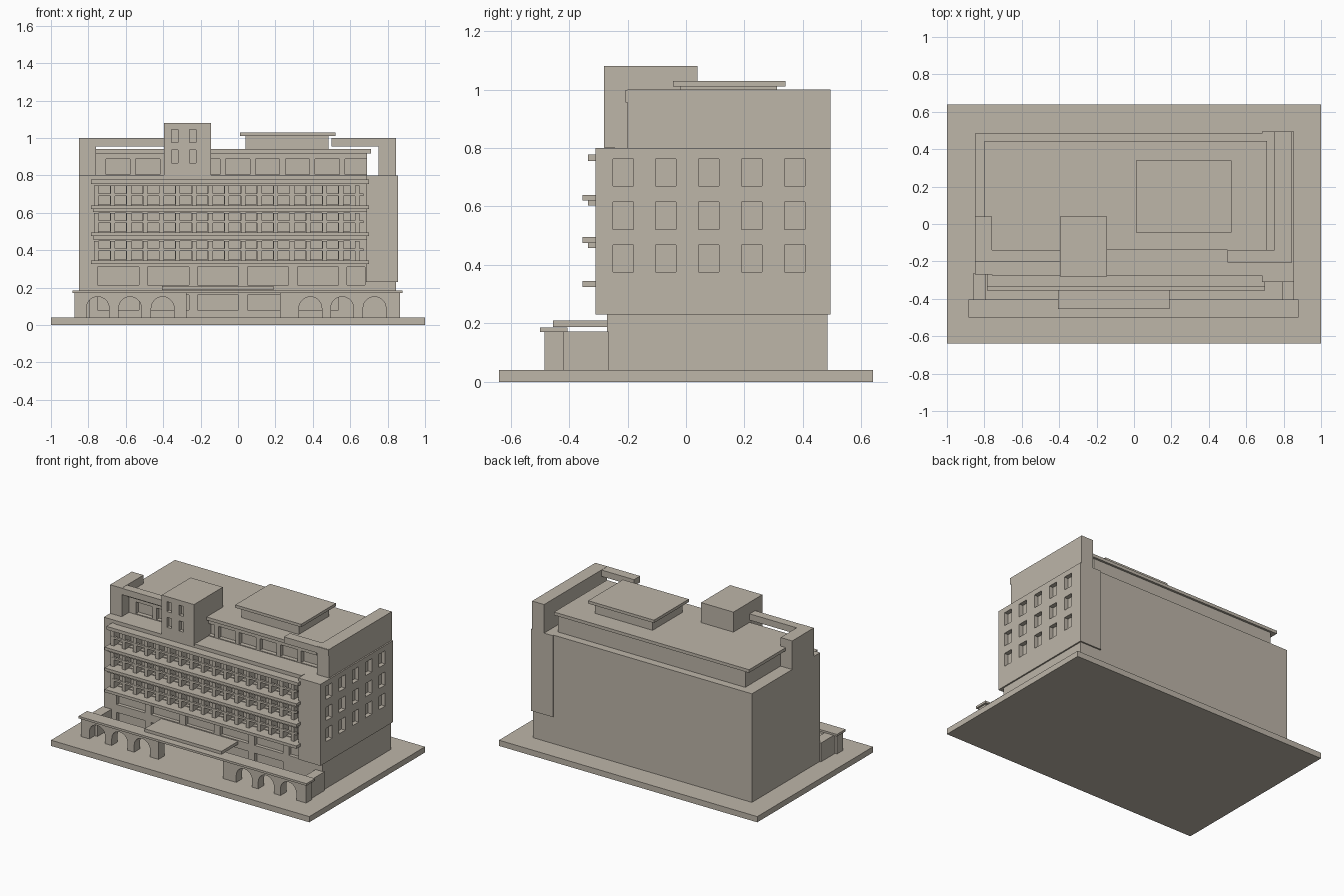
import bpy, bmesh, math
from mathutils import Matrix, Vector

if "Cube" in bpy.data.objects:
    bpy.data.objects.remove(bpy.data.objects["Cube"])

stone = bpy.data.materials.new("warm_stone")
stone.diffuse_color = (0.51, 0.465, 0.395, 1)
stone.use_nodes = True
stone.node_tree.nodes["Principled BSDF"].inputs["Base Color"].default_value = stone.diffuse_color


def make(name, bm, hidden=False):
    bmesh.ops.recalc_face_normals(bm, faces=bm.faces)
    me = bpy.data.meshes.new(name)
    bm.to_mesh(me)
    bm.free()
    me.materials.append(stone)
    ob = bpy.data.objects.new(name, me)
    bpy.context.collection.objects.link(ob)
    ob.hide_render = hidden
    return ob


def add_box(bm, x0, x1, y0, y1, z0, z1):
    c = Vector(((x0 + x1) / 2, (y0 + y1) / 2, (z0 + z1) / 2))
    m = Matrix.Translation(c) @ Matrix.Diagonal((x1 - x0, y1 - y0, z1 - z0, 1))
    bmesh.ops.create_cube(bm, size=1, matrix=m)


def boxes(name, items, hidden=False):
    bm = bmesh.new()
    for b in items:
        add_box(bm, *b)
    return make(name, bm, hidden)


def recess(ob, items):
    cutter = boxes(ob.name + "_cutter", items, True)
    cutter.display_type = 'WIRE'
    mod = ob.modifiers.new("openings", 'BOOLEAN')
    mod.operation = 'DIFFERENCE'
    mod.solver = 'EXACT'
    mod.object = cutter


# Ground plate
boxes("ground_plate", [(-1, 1, -.64, .64, 0, .04)])

# Main block with tall ground-floor windows and recessed balcony rows
main = boxes("main_block", [(-.85, .69, -.27, .485, .04, .8)])
cuts = []
for i in range(5):
    x = -.75 + i * .267
    cuts.append((x, x + .22, -.3, -.245, .215, .31))
    cuts.append((x, x + .22, -.3, -.245, .08, .16))
cuts.append((.582, .68, -.3, -.245, .215, .31))
levels = (.345, .495, .64)
PITCH = .0872
for z in levels:
    for i in range(16):
        x = -.745 + i * PITCH
        w = .06 if i < 15 else .035
        cuts.append((x, x + w, -.3, -.245, z + .005, z + .105))
recess(main, cuts)
boxes("lower_right_block", [(.68, .845, -.27, .485, .04, .235)])

# Right wing with side windows
wing = boxes("right_wing", [(.685, .855, -.31, .495, .23, .8)])
recess(wing, [(.825, .9, y - .035, y + .035, z, z + .093)
              for y in (-.215, -.07, .078, .225, .372)
              for z in (.375, .522, .67)])

# Balcony floors, under-beams, railings and dividers
boxes("balcony_floors", [(-.785, .70, -.355, -.26, z - .02, z) for z in levels]
      + [(-.785, .70, -.335, -.26, .755, .778)])
boxes("balcony_beams", [(-.775, .69, -.335, -.26, z - .037, z - .018) for z in levels[1:]])
boxes("balcony_rails", [(-.765, .672, -.31, -.295, z + .05, z + .064) for z in levels])
boxes("balcony_dividers", [(-.77 + i * PITCH, -.745 + i * PITCH, -.308, -.26, z, z + .105)
                           for z in levels for i in range(17)])
boxes("terrace_edge", [(-.76, .685, -.275, -.245, .778, .803)])

# Set-back top storey with windows and roof slab
top = boxes("top_storey", [(-.76, .69, -.12, .43, .79, .92)])
recess(top, [(-.707 + i * .16, -.577 + i * .16, -.15, -.09, .805, .887) for i in range(9)])
boxes("roof_slab", [(-.80, .71, -.14, .445, .918, .94)])

# Raised end walls and the roof frames joining them
boxes("right_end_wall", [(.752, .845, -.2, .495, .79, 1.0)])
boxes("left_end_wall", [(-.85, -.76, -.2, .04, .79, 1.0)])
boxes("roof_frames", [(-.80, -.39, -.2, -.14, .955, .999),
                      (.5, .845, -.207, -.14, .955, .999)])

# Stair tower with narrow windows
tower = boxes("stair_tower", [(-.395, -.145, -.28, .04, .79, 1.08)])
recess(tower, [(x, x + .035, -.3, -.255, z, z + .07)
               for x in (-.355, -.26) for z in (.865, .975)])

# Rooftop plant room
boxes("plant_room", [(.04, .485, -.02, .312, .93, 1.012)])
boxes("plant_room_roof", [(.01, .52, -.045, .34, 1.01, 1.03)])


# Arched porch walls, each traced as one outline and extruded backwards
def arcade(name, x0, x1, centres, radius=.061, spring=.09):
    pts = [(x0, .04)]
    for c in centres:
        pts.append((c - radius, .04))
        pts += [(c - radius * math.cos(math.pi * k / 14),
                 spring + radius * math.sin(math.pi * k / 14)) for k in range(15)]
        pts.append((c + radius, .04))
    pts += [(x1, .04), (x1, .172), (x0, .172)]
    bm = bmesh.new()
    face = bm.faces.new([bm.verts.new((x, -.485, z)) for x, z in pts])
    res = bmesh.ops.extrude_face_region(bm, geom=[face])
    verts = [g for g in res["geom"] if isinstance(g, bmesh.types.BMVert)]
    bmesh.ops.translate(bm, verts=verts, vec=(0, .065, 0))
    bmesh.ops.triangulate(bm, faces=[f for f in bm.faces if len(f.verts) > 4])
    return make(name, bm)


arcade("left_arcade", -.875, -.275, (-.75, -.577, -.403))
arcade("right_arcade", .225, .867, (.387, .557, .73))
boxes("porch_side_walls", [(-.86, -.79, -.425, -.265, .04, .172),
                           (.79, .855, -.425, -.265, .04, .172)])
boxes("porch_roof", [(-.885, .88, -.5, -.405, .17, .185)])
boxes("entrance_canopy", [(-.405, .19, -.455, -.26, .188, .209)])
